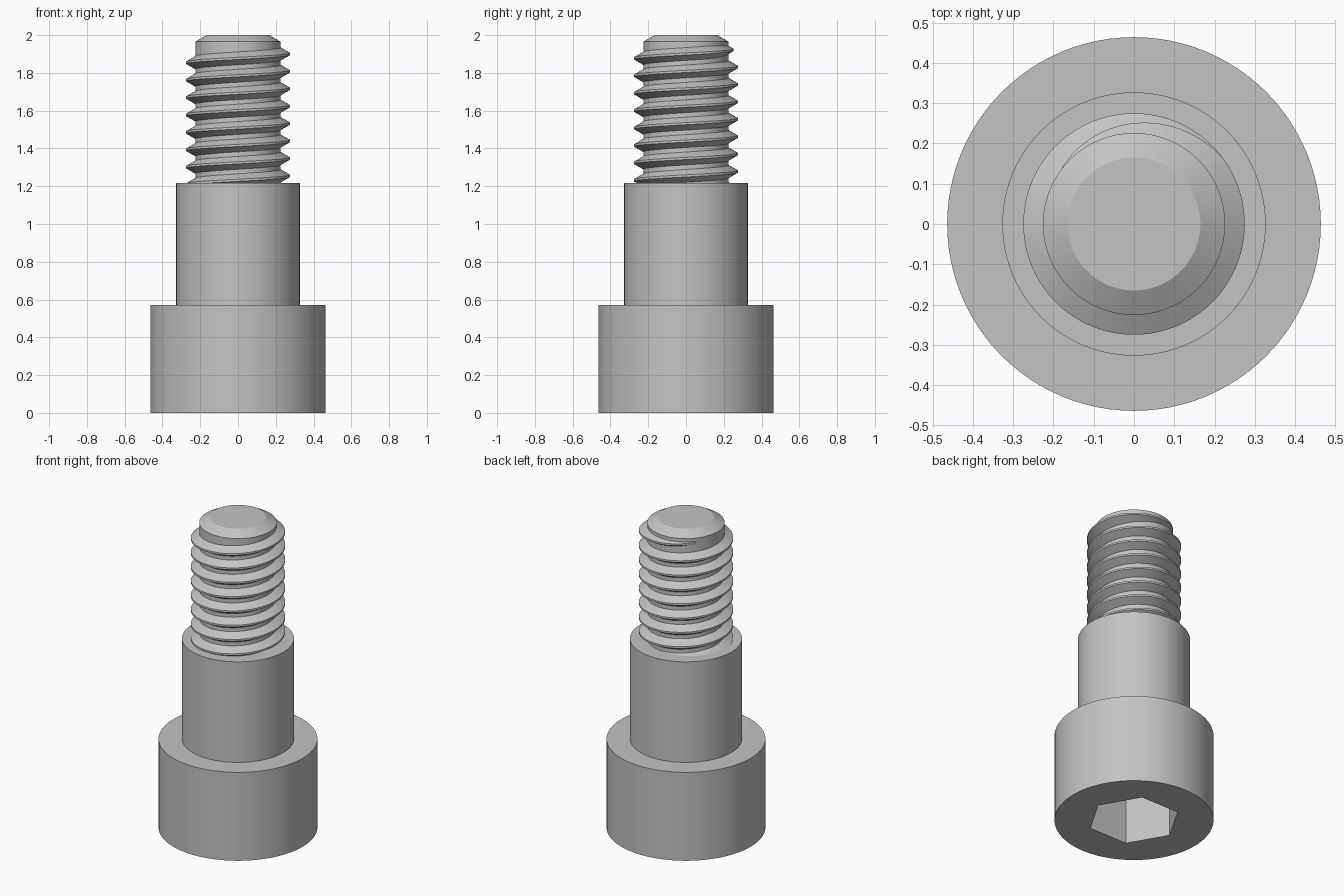
import bpy, bmesh, math

SEGMENTS = 96
PITCH = 0.0922
ROOT_R, CREST_R = 0.226, 0.275
SHOULDER_TOP = 1.218

cube = bpy.data.objects.get("Cube")
if cube:
    bpy.data.objects.remove(cube, do_unlink=True)

steel = bpy.data.materials.new("steel_grey")
steel.use_nodes = True
colour = (0.55, 0.55, 0.55, 1.0)
steel.diffuse_color = colour
steel.node_tree.nodes["Principled BSDF"].inputs["Base Color"].default_value = colour


def add_object(name, bm):
    bmesh.ops.recalc_face_normals(bm, faces=bm.faces)
    mesh = bpy.data.meshes.new(name)
    bm.to_mesh(mesh)
    bm.free()
    mesh.materials.append(steel)
    obj = bpy.data.objects.new(name, mesh)
    bpy.context.collection.objects.link(obj)
    return obj


def select_only(obj):
    bpy.ops.object.select_all(action='DESELECT')
    obj.select_set(True)
    bpy.context.view_layer.objects.active = obj


def smooth(obj):
    select_only(obj)
    bpy.ops.object.shade_smooth_by_angle(angle=math.radians(25))


def skin(bm, rings, closed_profile, closed_path):
    """Join successive rings of vertices with quads."""
    pairs = list(zip(rings, rings[1:]))
    if closed_path:
        pairs.append((rings[-1], rings[0]))
    for a, b in pairs:
        n = len(a)
        for i in range(n if closed_profile else n - 1):
            j = (i + 1) % n
            bm.faces.new((a[i], a[j], b[j], b[i]))


def lathe(name, profile):
    bm = bmesh.new()
    rings = []
    for r, z in profile:
        angles = [math.tau * i / SEGMENTS for i in range(SEGMENTS)]
        rings.append([bm.verts.new((r * math.cos(a), r * math.sin(a), z))
                      for a in angles])
    skin(bm, rings, True, False)
    bm.faces.new(rings[0])
    bm.faces.new(rings[-1])
    return add_object(name, bm)


# Head, shoulder and threaded core turned as one solid
body = lathe("bolt_body", [
    (0.464, 0), (0.464, 0.57),
    (0.327, 0.57), (0.327, SHOULDER_TOP),
    (ROOT_R, SHOULDER_TOP), (ROOT_R, 1.965), (0.165, 2.0),
])

# Hexagonal drive socket cut into the head
bm = bmesh.new()
bmesh.ops.create_cone(bm, cap_ends=True, segments=6,
                      radius1=0.271, radius2=0.271, depth=0.68)
# Put a corner of the hexagon on the x axis
corner = max(bm.verts, key=lambda v: v.co.x).co
turn = -math.atan2(corner.y, corner.x)
for v in bm.verts:
    x, y = v.co.xy
    v.co.x = x * math.cos(turn) - y * math.sin(turn)
    v.co.y = x * math.sin(turn) + y * math.cos(turn)
cutter = add_object("socket_cutter", bm)
cutter.hide_render = True
cut = body.modifiers.new("socket", 'BOOLEAN')
cut.operation = 'DIFFERENCE'
cut.solver = 'EXACT'
cut.object = cutter
select_only(body)
bpy.ops.object.modifier_apply(modifier=cut.name)
bpy.data.objects.remove(cutter, do_unlink=True)
smooth(body)

# Helical thread ridge that starts in the shoulder and fades out at the top
START, FADE, END = -2448, 396, 504
STEP = 4
bm = bmesh.new()
sections = []
for deg in range(START, END + 1, STEP):
    strength = min(1, (END - deg) / (END - FADE))
    height = (CREST_R - ROOT_R) * strength
    z = 1.854 + PITCH * (deg - 180) / 360
    sink = 0.003
    half_crest = PITCH / 16
    half_base = half_crest + (height + sink) * math.tan(math.radians(30))
    a = math.radians(deg)
    section = [(ROOT_R - sink, -half_base), (ROOT_R + height, -half_crest),
               (ROOT_R + height, half_crest), (ROOT_R - sink, half_base)]
    sections.append([bm.verts.new((r * math.cos(a), r * math.sin(a), z + dz))
                     for r, dz in section])
skin(bm, sections, True, False)
bm.faces.new(sections[0])
bm.faces.new(sections[-1])
smooth(add_object("thread_ridge", bm))
